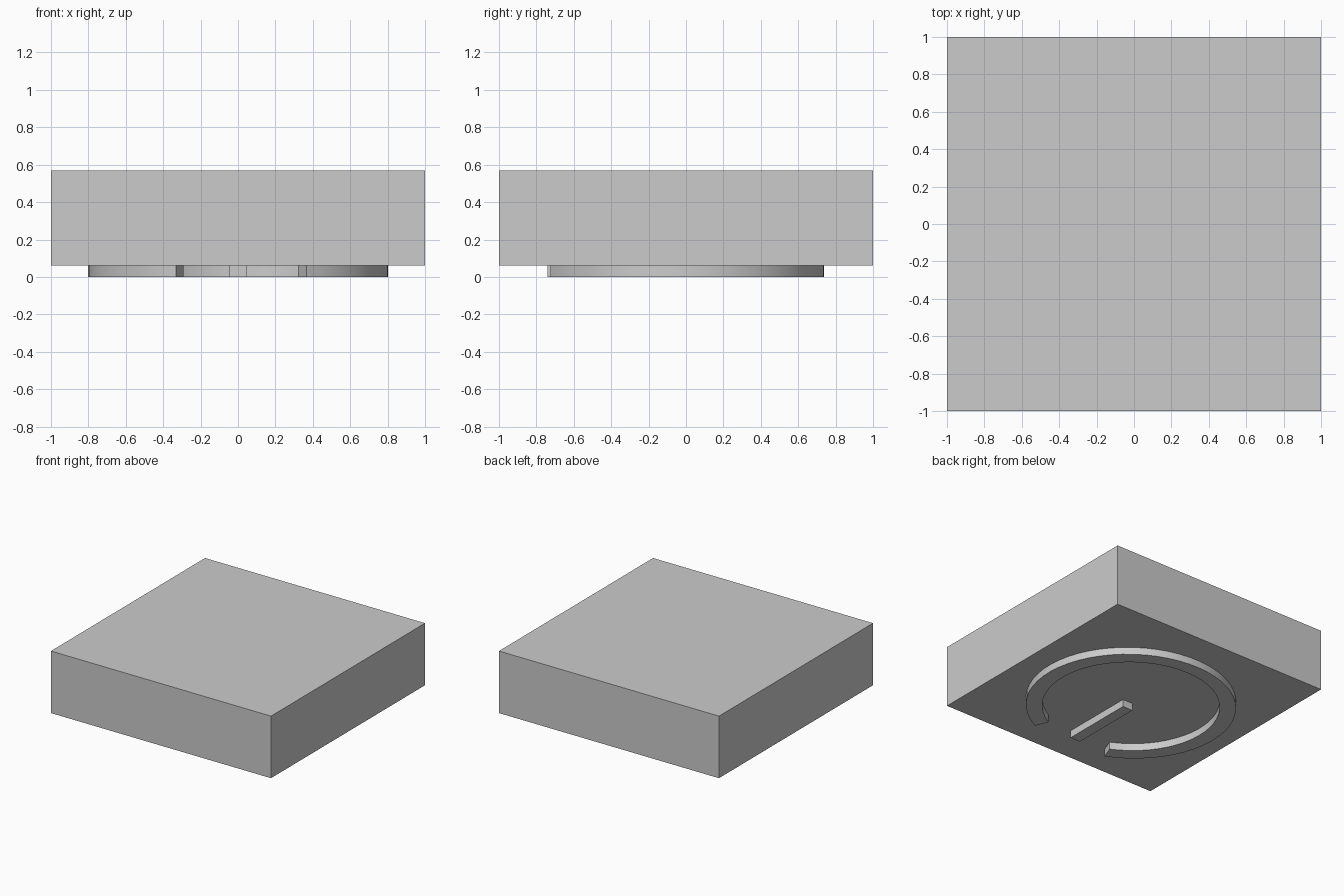
import bpy, bmesh, math

cube = bpy.data.objects.get("Cube")
if cube:
    bpy.data.objects.remove(cube, do_unlink=True)

# Single grey for every part
grey = bpy.data.materials.new("light_grey")
grey.use_nodes = True
color = (0.6, 0.6, 0.6, 1)
grey.diffuse_color = color
grey.node_tree.nodes["Principled BSDF"].inputs["Base Color"].default_value = color

BASE = 0.06  # underside of the slab


def extrude_outline(name, outline, bottom, top, smooth=False):
    """Extrude a closed flat outline (counter-clockwise) upwards."""
    bm = bmesh.new()
    low = bm.faces.new([bm.verts.new((x, y, bottom)) for x, y in outline])
    grown = bmesh.ops.extrude_face_region(bm, geom=[low], use_keep_orig=True)
    verts = [v for v in grown["geom"] if isinstance(v, bmesh.types.BMVert)]
    bmesh.ops.translate(bm, verts=verts, vec=(0, 0, top - bottom))
    bmesh.ops.recalc_face_normals(bm, faces=bm.faces)
    mesh = bpy.data.meshes.new(name)
    bm.to_mesh(mesh)
    bm.free()
    mesh.materials.append(grey)
    obj = bpy.data.objects.new(name, mesh)
    bpy.context.collection.objects.link(obj)
    if smooth:
        bpy.ops.object.select_all(action='DESELECT')
        obj.select_set(True)
        bpy.context.view_layer.objects.active = obj
        bpy.ops.object.shade_smooth_by_angle(angle=math.radians(30))
    return obj


def rectangle(x0, x1, y0, y1):
    return [(x0, y0), (x1, y0), (x1, y1), (x0, y1)]


def arc(rx, ry, start, end, steps=48):
    angles = [math.radians(start + (end - start) * i / steps) for i in range(steps + 1)]
    return [(rx * math.cos(a), -0.036 + ry * math.sin(a)) for a in angles]


# Main block
extrude_outline("slab", rectangle(-1, 1, -1, 1), BASE, 0.57)

# Raised open ring under the block, with its gap to the front
ring = arc(0.803, 0.774, -62.9, 245.6) + arc(0.675, 0.66, -61.5, 244.5)[::-1]
extrude_outline("underside_ring", ring, 0, BASE, smooth=True)

# Raised bar reaching from the gap to the ring's middle
extrude_outline("underside_bar", rectangle(-0.047, 0.045, -0.69, -0.075), 0, BASE)
